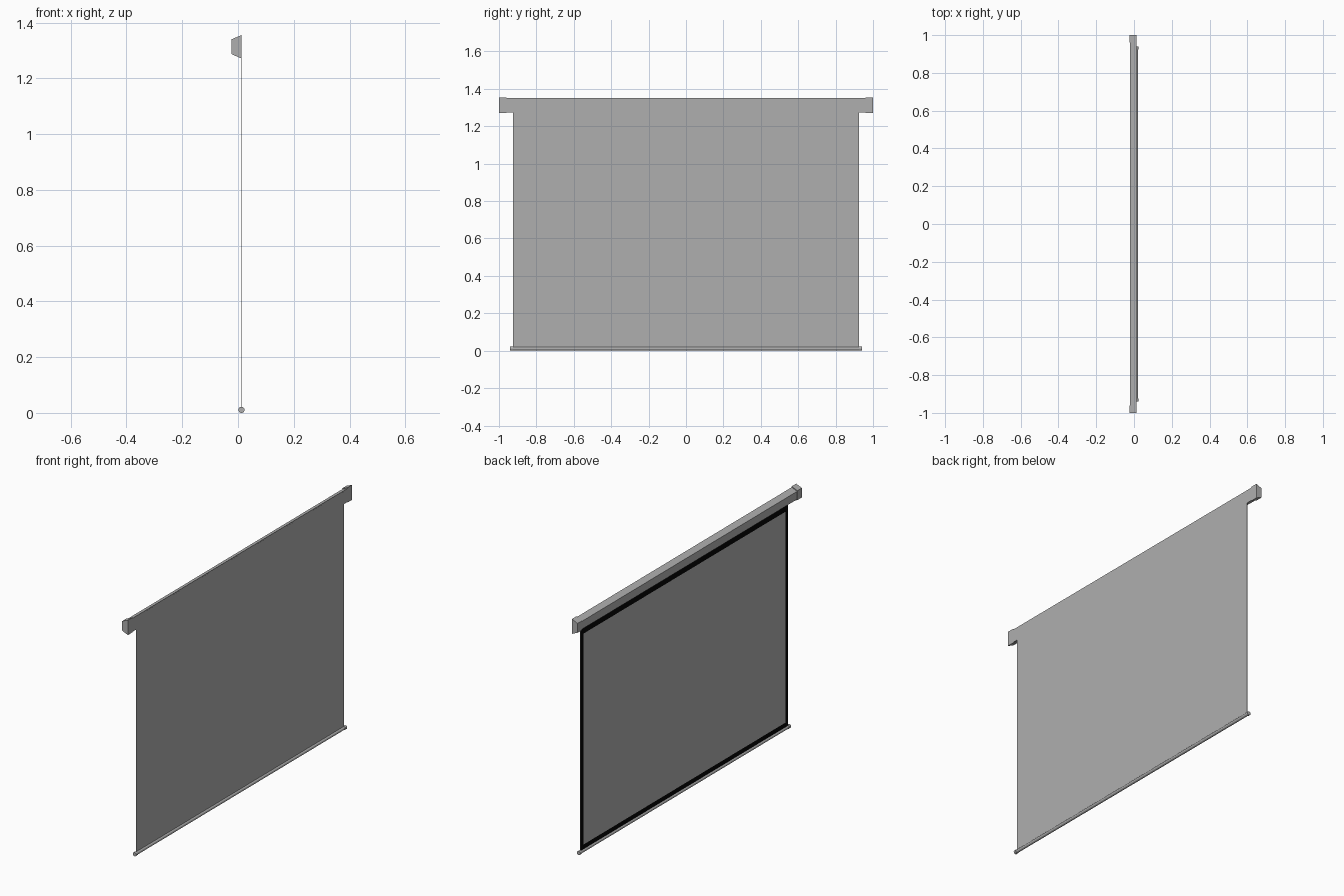
import bpy, math

if "Cube" in bpy.data.objects:
    bpy.data.objects.remove(bpy.data.objects["Cube"])


def material(name, v):
    m = bpy.data.materials.new(name)
    m.diffuse_color = (v, v, v, 1)
    m.use_nodes = True
    m.node_tree.nodes["Principled BSDF"].inputs["Base Color"].default_value = m.diffuse_color
    return m


black = material("black", 0.0015)
grey = material("mid_grey", 0.43)


def mesh_object(name, verts, faces, mat):
    me = bpy.data.meshes.new(name)
    me.from_pydata(verts, [], faces)
    me.materials.append(mat)
    ob = bpy.data.objects.new(name, me)
    bpy.context.collection.objects.link(ob)
    return ob


def prism(name, profile, y0, y1):
    """Extrude an x/z profile along y, closed at both ends."""
    n = len(profile)
    verts = [(x, y, z) for y in (y0, y1) for x, z in profile]
    faces = [(i, i + n, (i + 1) % n + n, (i + 1) % n) for i in range(n)]
    faces += [tuple(range(n)), tuple(reversed(range(n, 2 * n)))]
    return mesh_object(name, verts, faces, grey)


def rod(name, radius, y0, y1):
    bpy.ops.mesh.primitive_cylinder_add(
        vertices=24, radius=radius, depth=y1 - y0,
        location=(0.0125, (y0 + y1) / 2, 0.011), rotation=(math.pi / 2, 0, 0))
    ob = bpy.context.object
    ob.name = name
    ob.data.materials.append(grey)
    bpy.ops.object.shade_smooth_by_angle()
    return ob


# Housing with slanted front, and slightly larger end caps
prism("housing", [(0.0123, 1.274), (-0.022, 1.291), (-0.022, 1.336), (0.0123, 1.350)][::-1], -0.96, 0.96)
cap = [(0.0125, 1.355), (-0.0235, 1.340), (-0.0235, 1.287), (0.0125, 1.271)]
for side, y0 in (("left", -1.0), ("right", 0.96)):
    prism(side + "_end_cap", cap, y0, y0 + 0.04)

# Hanging fabric
W, BOT, TOP = 0.925, 0.012, 1.345
prism("screen_fabric", [(0.0125, TOP), (0.0105, TOP), (0.0105, BOT), (0.0125, BOT)], -W, W)

# Black border on the viewing side, a flat ring
x, top = 0.0100, 1.29
outer = [(-W, BOT), (W, BOT), (W, top), (-W, top)]
inner = [(-W + 0.025, 0.045), (W - 0.025, 0.045), (W - 0.025, 1.235), (-W + 0.025, 1.235)]
mesh_object("screen_border", [(x, y, z) for y, z in outer + inner],
            [(i, i + 4, (i + 1) % 4 + 4, (i + 1) % 4) for i in range(4)], black)

# Weighted bottom rod with end knobs
rod("bottom_rod", 0.009, -0.93, 0.93)
for side, y0 in (("left", -0.94), ("right", 0.925)):
    rod(side + "_rod_knob", 0.011, y0, y0 + 0.015)

# Make all normals face outward on the closed parts
import bmesh
for ob in bpy.data.objects:
    if ob.name != "screen_border":
        bm = bmesh.new()
        bm.from_mesh(ob.data)
        bmesh.ops.recalc_face_normals(bm, faces=bm.faces)
        bm.to_mesh(ob.data)
        bm.free()
